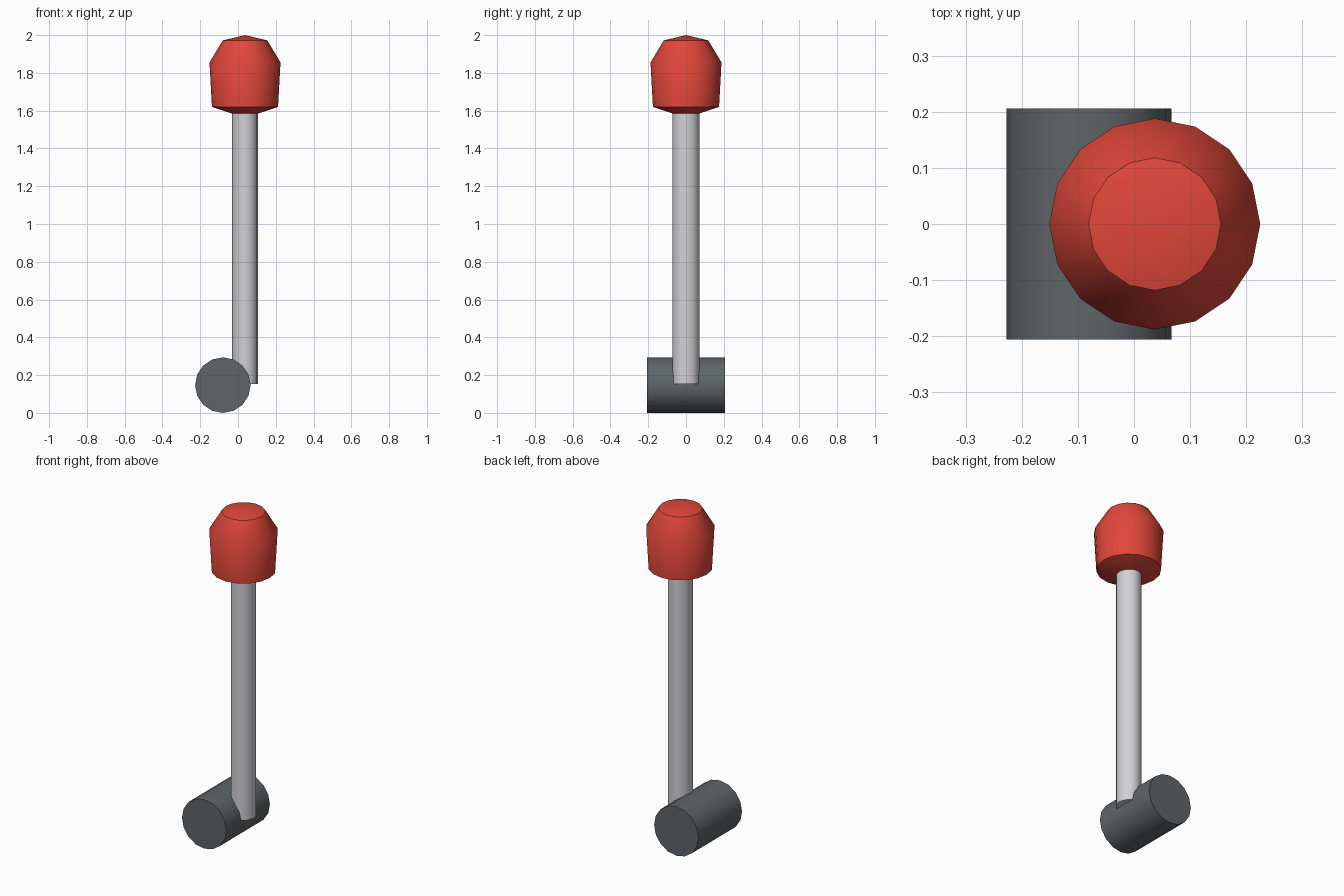
import bpy, math

cube = bpy.data.objects.get("Cube")
if cube:
    bpy.data.objects.remove(cube, do_unlink=True)

SIDES = 16
STICK_X = 0.037


def material(name, r, g, b):
    m = bpy.data.materials.new(name)
    m.use_nodes = True
    m.diffuse_color = (r, g, b, 1)
    bsdf = next(n for n in m.node_tree.nodes if n.type == 'BSDF_PRINCIPLED')
    bsdf.inputs["Base Color"].default_value = (r, g, b, 1)
    return m


def lathe(name, profile, mat, location, scale=(1, 1, 1), rotation=(0, 0, 0)):
    """Spin (radius, z) points around z; the ends close with a cap or a tip."""
    verts, faces, rings = [], [], []
    for r, z in profile:
        n = SIDES if r > 0 else 1
        rings.append(list(range(len(verts), len(verts) + n)))
        for i in range(n):
            a = 2 * math.pi * i / SIDES
            verts.append((r * math.cos(a), r * math.sin(a), z))
    for low, high in zip(rings, rings[1:]):
        for i in range(SIDES):
            j = (i + 1) % SIDES
            if len(high) == 1:
                faces.append((low[i], low[j], high[0]))
            else:
                faces.append((low[i], low[j], high[j], high[i]))
    faces.append(rings[0][::-1])
    if len(rings[-1]) > 1:
        faces.append(rings[-1])
    mesh = bpy.data.meshes.new(name)
    mesh.from_pydata(verts, [], faces)
    mesh.materials.append(mat)
    obj = bpy.data.objects.new(name, mesh)
    obj.location, obj.scale, obj.rotation_euler = location, scale, rotation
    bpy.context.collection.objects.link(obj)
    bpy.ops.object.select_all(action='DESELECT')
    obj.select_set(True)
    bpy.context.view_layer.objects.active = obj
    bpy.ops.object.shade_smooth_by_angle(angle=math.radians(35))
    return obj


red = material("red", 0.75, 0.062, 0.042)
steel = material("light grey", 0.64, 0.63, 0.65)
dark = material("dark grey", 0.115, 0.13, 0.138)

# Pivot drum lying along y
lathe("pivot_drum", [(0.147, -0.206), (0.147, 0.206)], dark,
      (-0.08, 0, 0.147), rotation=(math.pi / 2, 0, 0))

# Lever rod
lathe("lever_rod", [(0.07, 0.153), (0.07, 1.6)], steel,
      (STICK_X, 0, 0), scale=(0.97, 1.02, 1))

# Knob with a shallow pointed top
lathe("knob", [(0.07, 1.585), (0.175, 1.62), (0.188, 1.855),
               (0.118, 1.972), (0, 2.0)], red, (STICK_X, 0, 0))
